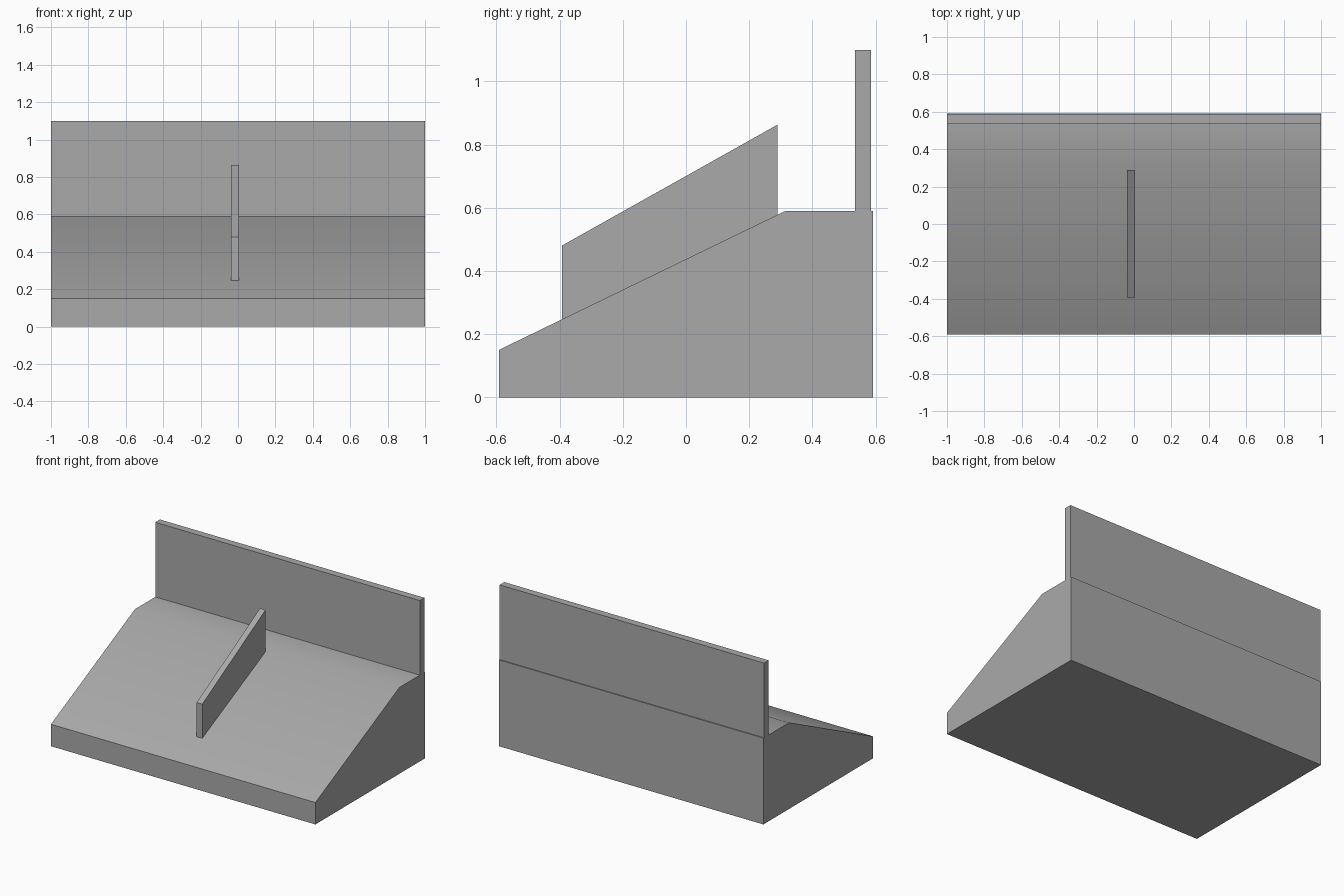
import bpy
import bmesh

cube = bpy.data.objects.get("Cube")
if cube:
    bpy.data.objects.remove(cube, do_unlink=True)

# Single plain grey
grey = bpy.data.materials.new("plain_grey")
grey.use_nodes = True
colour = (0.4, 0.4, 0.4, 1)
grey.diffuse_color = colour
grey.node_tree.nodes["Principled BSDF"].inputs["Base Color"].default_value = colour


def extrude_profile(name, profile, x_min, x_max):
    """Extrude a (y, z) side profile along x."""
    bm = bmesh.new()
    face = bm.faces.new([bm.verts.new((x_min, y, z)) for y, z in profile])
    result = bmesh.ops.extrude_face_region(bm, geom=[face])
    moved = [v for v in result["geom"] if isinstance(v, bmesh.types.BMVert)]
    bmesh.ops.translate(bm, verts=moved, vec=(x_max - x_min, 0, 0))
    bmesh.ops.recalc_face_normals(bm, faces=bm.faces)
    mesh = bpy.data.meshes.new(name)
    bm.to_mesh(mesh)
    bm.free()
    mesh.materials.append(grey)
    obj = bpy.data.objects.new(name, mesh)
    bpy.context.collection.objects.link(obj)
    return obj


HALF_DEPTH = 0.592
LIP = 0.15
DECK = 0.59
SLOPE_END = 0.315


def slope_z(y):
    return LIP + (DECK - LIP) * (y + HALF_DEPTH) / (SLOPE_END + HALF_DEPTH)


# Sloped base with a flat rear deck
base = extrude_profile("sloped_base", [
    (-HALF_DEPTH, 0), (HALF_DEPTH, 0), (HALF_DEPTH, DECK),
    (SLOPE_END, DECK), (-HALF_DEPTH, LIP)], -1, 1)

# Upright wall just inside the rear edge
wall = extrude_profile("back_wall", [
    (0.535, DECK), (0.585, DECK), (0.585, 1.10), (0.535, 1.10)], -1, 1)

# Thin fin standing on the slope
front, rear = -0.393, 0.29
fin = extrude_profile("centre_fin", [
    (front, slope_z(front)), (rear, slope_z(rear)),
    (rear, 0.863), (front, 0.48)], -0.037, 0.005)

# Soft crease between slope and deck, sharp corners elsewhere
bpy.ops.object.select_all(action="DESELECT")
for obj in (base, wall, fin):
    obj.select_set(True)
bpy.context.view_layer.objects.active = base
bpy.ops.object.shade_smooth_by_angle()
